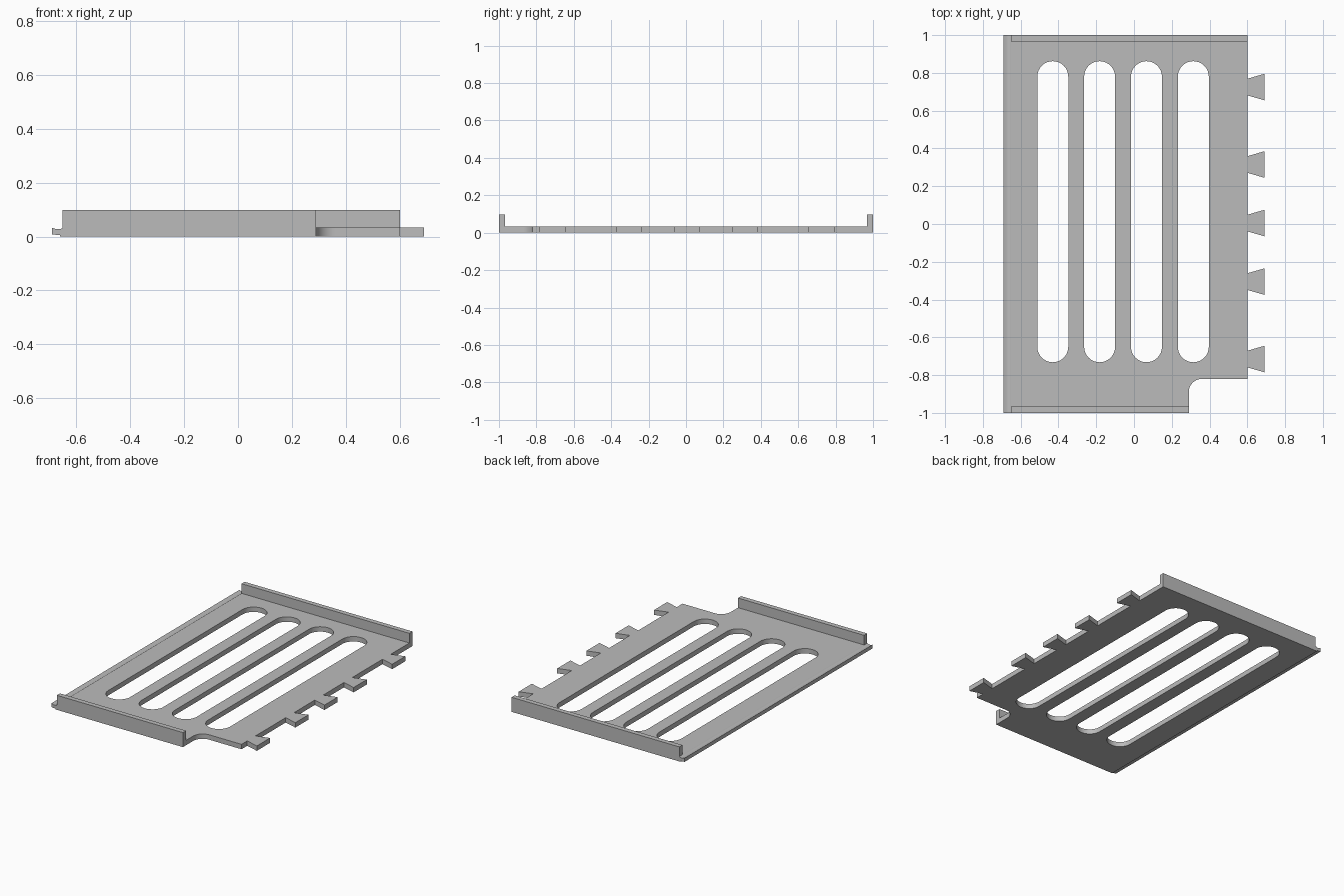
import bpy
import bmesh
from math import pi, sin, cos

if "Cube" in bpy.data.objects:
    bpy.data.objects.remove(bpy.data.objects["Cube"])

THICK = 0.033       # sheet thickness
WALL_TOP = 0.098
LEFT, FOLD, RIGHT = -0.69, -0.65, 0.6
NOTCH_X, NOTCH_Y, FILLET = 0.29, -0.82, 0.07

grey = bpy.data.materials.new("plain grey")
grey.use_nodes = True
colour = (0.5, 0.5, 0.5, 1)
grey.diffuse_color = colour
grey.node_tree.nodes["Principled BSDF"].inputs["Base Color"].default_value = colour


def arc(cx, cy, r, start, end, steps=16):
    angles = [start + (end - start) * i / steps for i in range(steps + 1)]
    return [(cx + r * cos(a), cy + r * sin(a)) for a in angles]


def extruded(name, loops, place, offset):
    """Fill closed loops (outline plus holes) and extrude them by offset."""
    bm = bmesh.new()
    edges = []
    for loop in loops:
        verts = [bm.verts.new(place(*p)) for p in loop]
        edges += [bm.edges.new((v, verts[i - 1])) for i, v in enumerate(verts)]
    bmesh.ops.triangle_fill(bm, edges=edges, use_beauty=True)
    result = bmesh.ops.extrude_face_region(bm, geom=bm.faces[:])
    moved = [g for g in result["geom"] if isinstance(g, bmesh.types.BMVert)]
    bmesh.ops.translate(bm, verts=moved, vec=offset)
    bmesh.ops.recalc_face_normals(bm, faces=bm.faces[:])
    mesh = bpy.data.meshes.new(name)
    bm.to_mesh(mesh)
    bm.free()
    mesh.materials.append(grey)
    obj = bpy.data.objects.new(name, mesh)
    bpy.context.collection.objects.link(obj)
    bpy.ops.object.select_all(action="DESELECT")
    obj.select_set(True)
    bpy.context.view_layer.objects.active = obj
    bpy.ops.object.shade_smooth_by_angle(angle=pi / 6)
    return obj


# Plate outline, with a filleted corner notch and dovetail teeth
outline = [(FOLD, 1), (FOLD, -1), (NOTCH_X, -1)]
outline += arc(NOTCH_X + FILLET, NOTCH_Y - FILLET, FILLET, pi, pi / 2)
outline.append((RIGHT, NOTCH_Y))
for y in (-0.715, -0.305, 0.005, 0.315, 0.725):
    outline += [(RIGHT, y - 0.044), (0.69, y - 0.07), (0.69, y + 0.07), (RIGHT, y + 0.044)]
outline.append((RIGHT, 1))

# Four long rounded slots
R = 0.082
slots = []
for i in range(4):
    x = -0.43 + 0.248 * i
    slots.append(arc(x, 0.862 - R, R, 0, pi) + arc(x, -0.732 + R, R, pi, 2 * pi))

extruded("slotted_plate", [outline] + slots, lambda x, y: (x, y, 0), (0, 0, THICK))

# Left lip with a shallow groove on top and a stepped underside
lip = [(FOLD, 0), (FOLD, THICK), (-0.656, 0.029), (-0.665, 0.027), (-0.675, 0.028),
       (LEFT, THICK), (LEFT, 0.008), (-0.66, 0.005), (-0.66, 0)]
extruded("left_lip", [lip], lambda x, z: (x, -1, z), (0, 2, 0))


# Upright flanges along the front and back edges
def flange(name, y, x_end):
    base = [(FOLD, y), (x_end, y), (x_end, y + THICK), (FOLD, y + THICK)]
    extruded(name, [base], lambda x, y: (x, y, THICK), (0, 0, WALL_TOP - THICK))


flange("front_flange", -1, NOTCH_X)
flange("back_flange", 1 - THICK, RIGHT)
